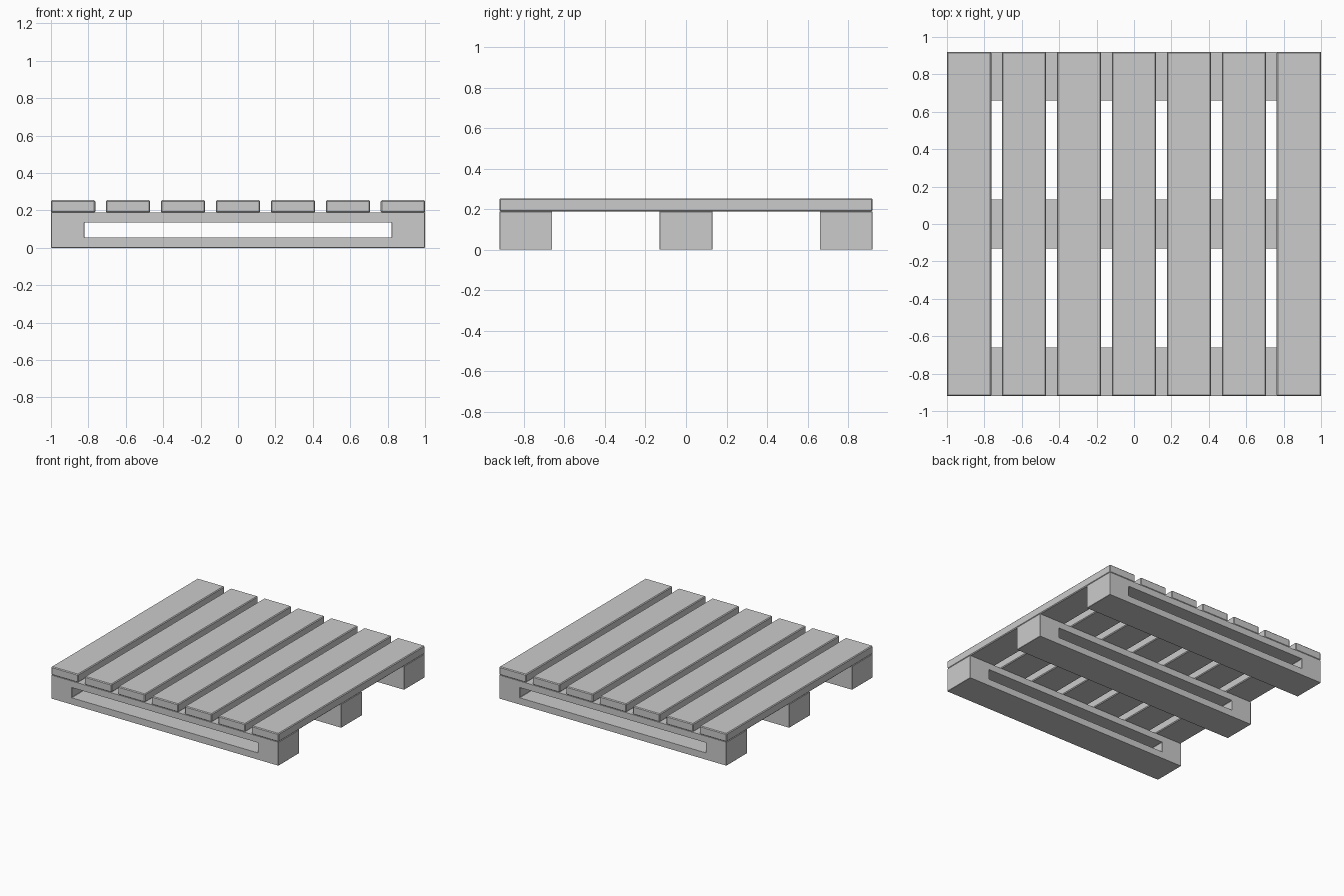
import bpy, bmesh

if "Cube" in bpy.data.objects:
    bpy.data.objects.remove(bpy.data.objects["Cube"])

SLAT_W, SLAT_LEN = 0.237, 1.84
RUNNER_H, TOP = 0.188, 0.254
RUNNER_W = 0.26


def finish(name, bm, bevel):
    bmesh.ops.recalc_face_normals(bm, faces=bm.faces)
    mesh = bpy.data.meshes.new(name)
    bm.to_mesh(mesh)
    bm.free()
    obj = bpy.data.objects.new(name, mesh)
    bpy.context.collection.objects.link(obj)
    mod = obj.modifiers.new("edge_bevel", 'BEVEL')
    mod.width = bevel
    mod.segments = 1
    return obj


def slat(name, x):
    bm = bmesh.new()
    bmesh.ops.create_cube(bm, size=1)
    bmesh.ops.scale(bm, vec=(SLAT_W, SLAT_LEN, TOP - RUNNER_H), verts=bm.verts)
    bmesh.ops.translate(bm, vec=(x, 0, (TOP + RUNNER_H) / 2), verts=bm.verts)
    return finish(name, bm, 0.006)


def runner(name, y):
    # Rectangular frame with a long open slot, running through in y
    def ring(hx, z0, z1, yy):
        return [bm.verts.new((x, yy, z)) for x, z in
                ((-hx, z0), (hx, z0), (hx, z1), (-hx, z1))]
    bm = bmesh.new()
    y0, y1 = y - RUNNER_W / 2, y + RUNNER_W / 2
    of, ob = ring(1.0, 0, RUNNER_H, y0), ring(1.0, 0, RUNNER_H, y1)
    hf, hb = ring(0.82, 0.055, 0.135, y0), ring(0.82, 0.055, 0.135, y1)
    for i in range(4):
        j = (i + 1) % 4
        for a, b in ((of, ob), (ob, hb), (hb, hf), (hf, of)):
            bm.faces.new((a[i], a[j], b[j], b[i]))
    return finish(name, bm, 0.002)


# Seven deck slats
for i in range(7):
    slat(f"deck_slat_{i + 1}", (i - 3) * (2 - SLAT_W) / 6)

# Three slotted runners underneath
for label, y in (("front", -0.79), ("middle", 0), ("back", 0.79)):
    runner(f"{label}_runner", y)
